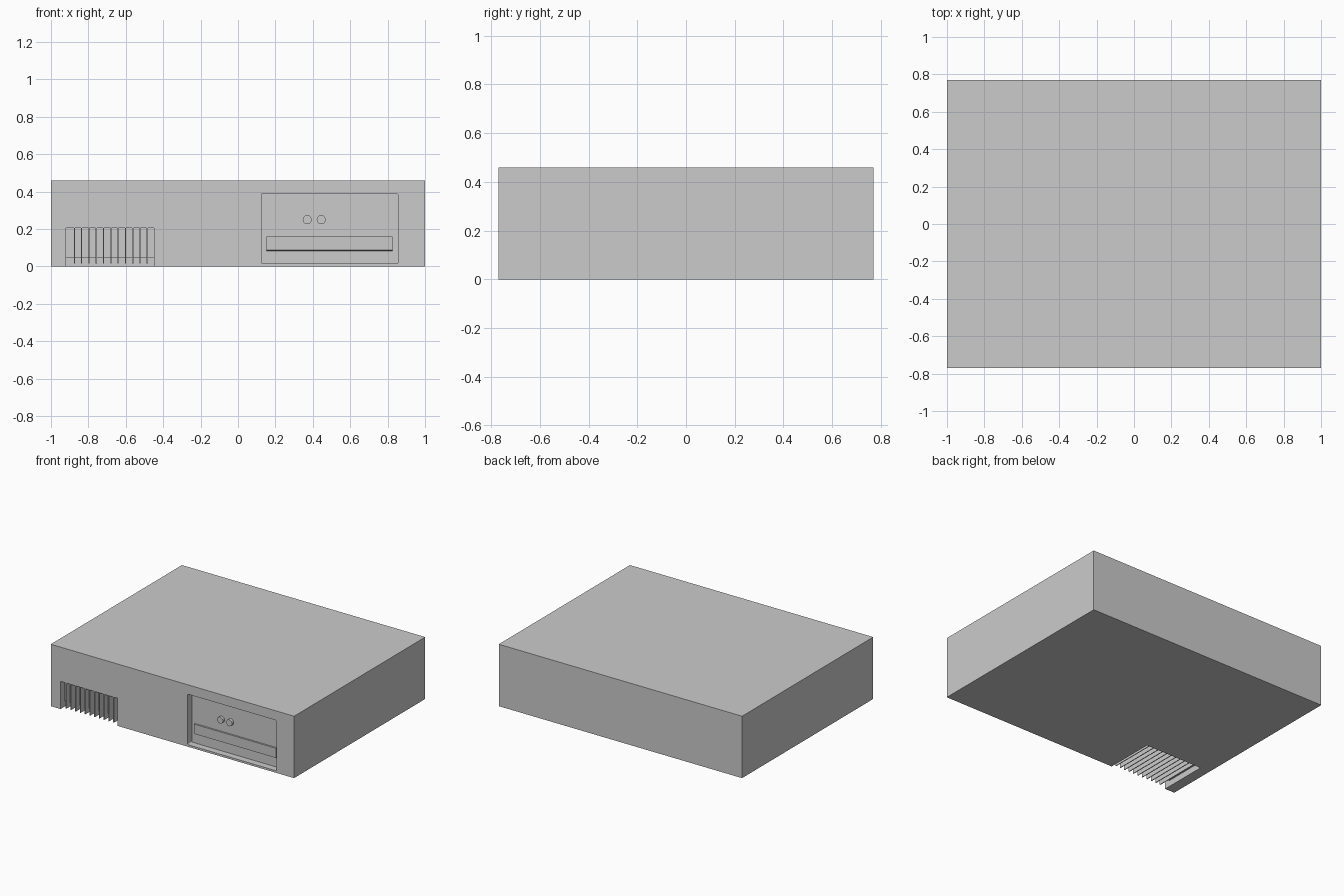
import bpy, bmesh
from mathutils import Matrix

if "Cube" in bpy.data.objects:
    bpy.data.objects.remove(bpy.data.objects["Cube"])

FRONT = -0.77
BACK = 0.77


def finish(name, bm):
    bmesh.ops.recalc_face_normals(bm, faces=bm.faces)
    me = bpy.data.meshes.new(name)
    bm.to_mesh(me)
    bm.free()
    ob = bpy.data.objects.new(name, me)
    bpy.context.collection.objects.link(ob)
    return ob


def box(name, x, y, z, corner=0.0):
    """Box from ranges; corner rounds the edges that run along y."""
    bm = bmesh.new()
    bmesh.ops.create_cube(bm, size=1)
    bm.transform(Matrix.Translation((sum(x) / 2, sum(y) / 2, sum(z) / 2))
                 @ Matrix.Diagonal((x[1] - x[0], y[1] - y[0], z[1] - z[0], 1)))
    if corner:
        edges = [e for e in bm.edges
                 if abs(e.verts[0].co.y - e.verts[1].co.y) > 1e-4]
        bmesh.ops.bevel(bm, geom=edges, offset=corner, segments=3,
                        profile=0.5, affect='EDGES')
    return finish(name, bm)


def extrude_x(name, profile, x0, x1):
    """Extrude a (y, z) outline along x."""
    bm = bmesh.new()
    face = bm.faces.new([bm.verts.new((x0, y, z)) for y, z in profile])
    new = bmesh.ops.extrude_face_region(bm, geom=[face])['geom']
    bmesh.ops.translate(bm, vec=(x1 - x0, 0, 0),
                        verts=[g for g in new if isinstance(g, bmesh.types.BMVert)])
    return finish(name, bm)


def cut(target, cutter):
    """Subtract the cutter, apply and remove it."""
    cutter.hide_render = True
    mod = target.modifiers.new("cut", 'BOOLEAN')
    mod.operation = 'DIFFERENCE'
    mod.solver = 'EXACT'
    mod.object = cutter
    bpy.context.view_layer.objects.active = target
    bpy.ops.object.modifier_apply(modifier=mod.name)
    bpy.data.objects.remove(cutter)


def vent_outline(front, bottom):
    """Shallow upright recess that runs back under the case."""
    wall, deep = FRONT + 0.045, FRONT + 0.37
    return [(front, bottom), (deep, bottom), (deep, 0.045),
            (wall, 0.045), (wall, 0.205), (front, 0.205)]


# main case
case = box("case", (-1, 1), (FRONT, BACK), (0, 0.46))

# vent notch and drive bay
cut(case, extrude_x("vent_cutter", vent_outline(FRONT - 0.1, -0.1), -0.92, -0.45))
PANEL = FRONT + 0.05
cut(case, box("bay_cutter", (0.125, 0.855), (FRONT - 0.1, PANEL),
              (0.015, 0.39), 0.008))

# vent fins
for i in range(11):
    x = -0.875 + i * 0.039
    extrude_x(f"vent_fin_{i + 1}", vent_outline(FRONT, 0.015), x - 0.003, x + 0.003)

# raised drive flap in the bay, leaning out a little at the top
extrude_x("drive_flap", [(PANEL + 0.005, 0.082), (PANEL - 0.01, 0.087),
                         (PANEL - 0.012, 0.16), (PANEL + 0.005, 0.16)], 0.152, 0.825)

# round buttons
for i, x in enumerate((0.37, 0.445)):
    bpy.ops.mesh.primitive_cylinder_add(vertices=24, radius=0.024, depth=0.025,
                                        location=(x, PANEL - 0.0075, 0.25),
                                        rotation=(1.570796, 0, 0))
    button = bpy.context.object
    button.name = f"button_{i + 1}"
    bpy.ops.object.shade_smooth_by_angle()
